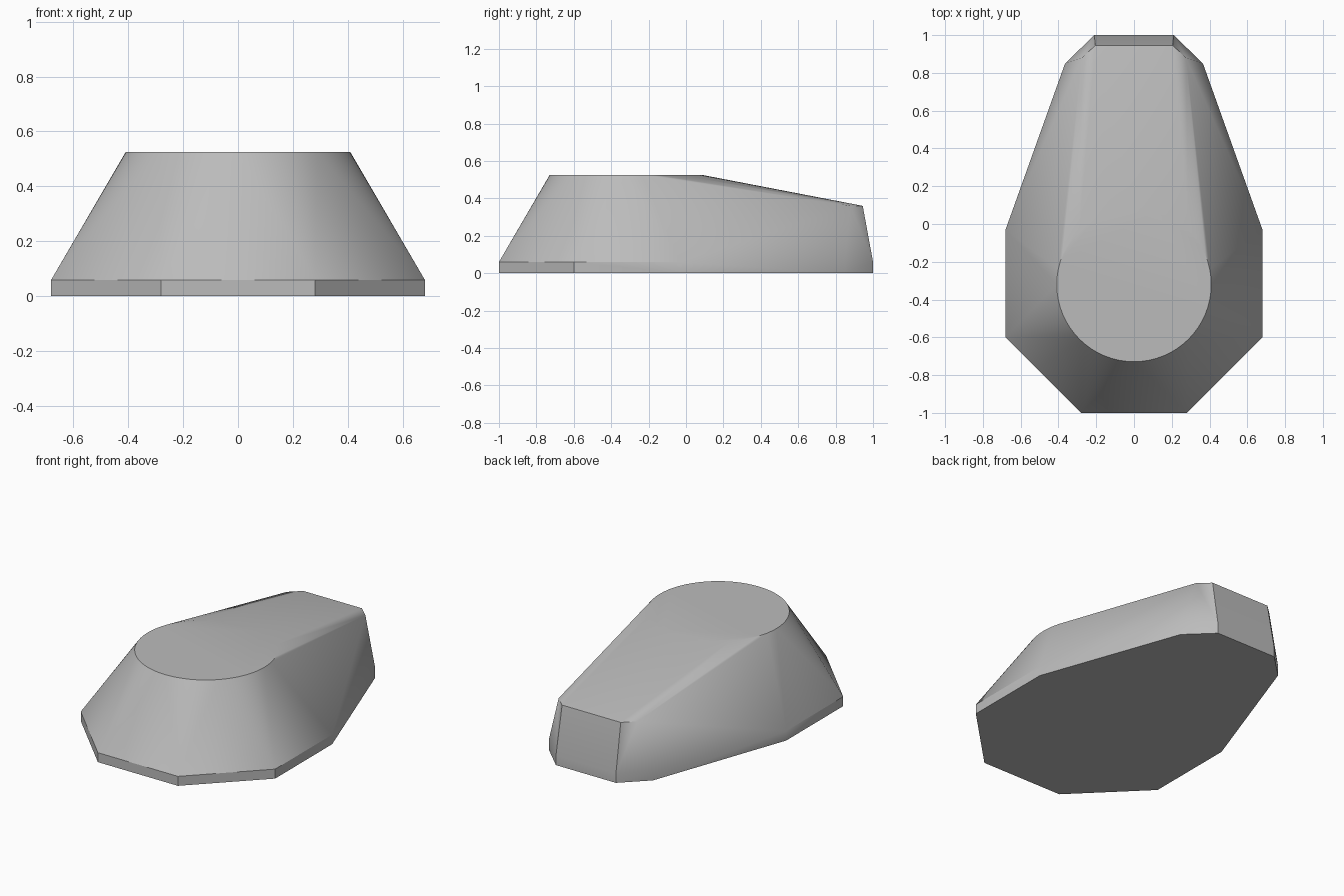
import bpy, bmesh, math

cube = bpy.data.objects.get("Cube")
if cube:
    bpy.data.objects.remove(cube, do_unlink=True)

grey = bpy.data.materials.new("plain grey")
grey.use_nodes = True
grey.diffuse_color = (0.5, 0.5, 0.5, 1)
grey.node_tree.nodes["Principled BSDF"].inputs["Base Color"].default_value = (0.5, 0.5, 0.5, 1)

# Footprint half outline, mirrored across x, at floor and rim height
footprint = [(0.28, -1), (0.68, -0.6), (0.68, -0.03), (0.365, 0.85), (0.21, 1)]
points = [(s * x, y, z) for x, y in footprint for s in (-1, 1) for z in (0, 0.06)]

# Round flat top
segments, radius = 64, 0.409
for i in range(segments):
    a = math.tau * i / segments
    points.append((radius * math.cos(a), -0.32 + radius * math.sin(a), 0.525))

# Low back end of the sloping deck
for x, y, z in [(0.275, 0.88, 0.36), (0.205, 0.945, 0.36)]:
    points += [(x, y, z), (-x, y, z)]

# Wrap everything in one tapered convex shell
bm = bmesh.new()
for p in points:
    bm.verts.new(p)
bmesh.ops.convex_hull(bm, input=bm.verts[:])
bmesh.ops.dissolve_limit(bm, angle_limit=math.radians(0.3), verts=bm.verts[:], edges=bm.edges[:])
bmesh.ops.recalc_face_normals(bm, faces=bm.faces[:])
mesh = bpy.data.meshes.new("tapered_body")
bm.to_mesh(mesh)
bm.free()
mesh.materials.append(grey)

body = bpy.data.objects.new("tapered_body", mesh)
bpy.context.collection.objects.link(body)
bpy.context.view_layer.objects.active = body
body.select_set(True)
bpy.ops.object.shade_smooth_by_angle(angle=math.radians(30))
